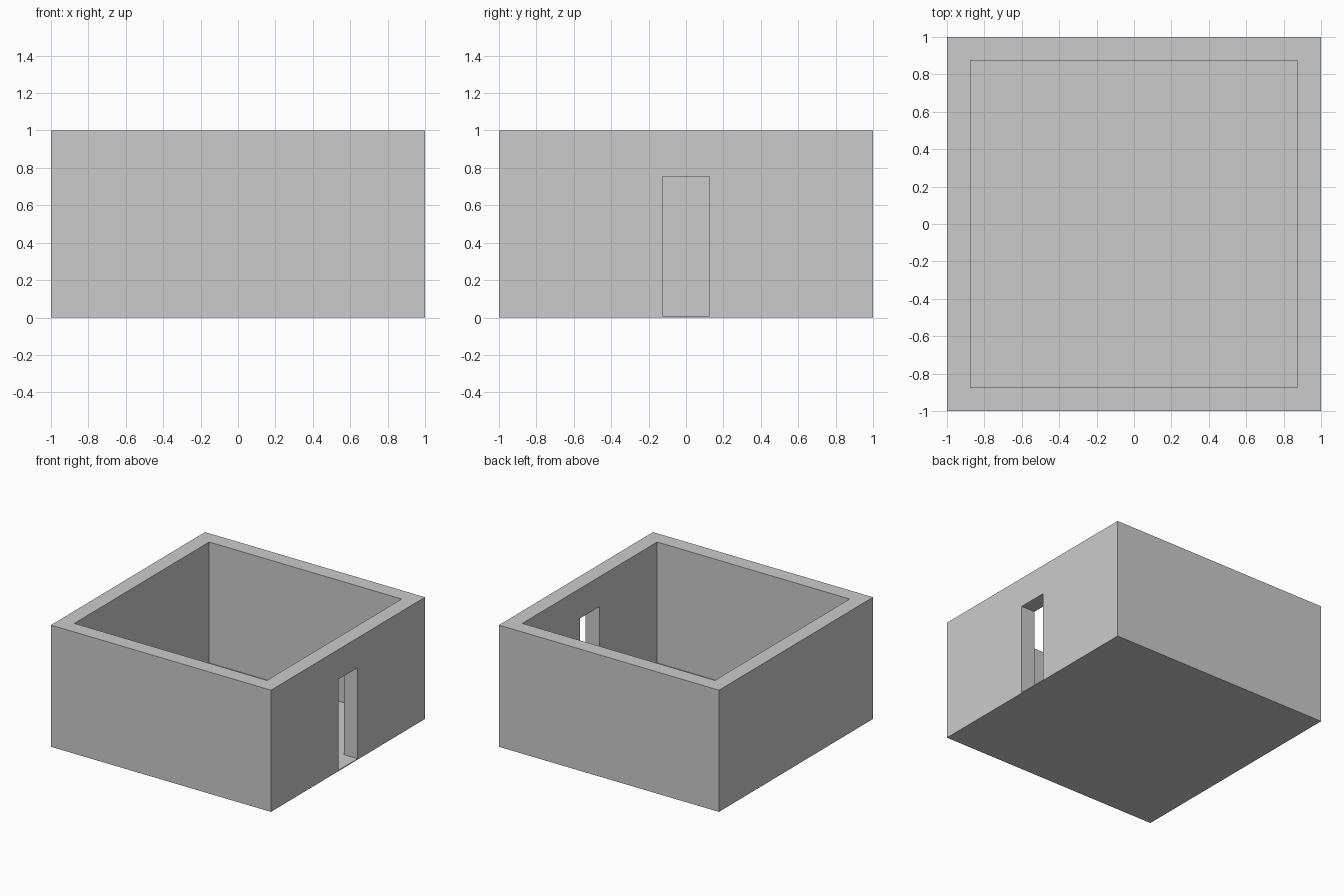
import bpy

if "Cube" in bpy.data.objects:
    bpy.data.objects.remove(bpy.data.objects["Cube"])

WALL = 0.125    # wall thickness
FLOOR = 0.007   # thin floor slab


def box(name, lo, hi):
    """Axis-aligned box between two corners."""
    centre = [(a + b) / 2 for a, b in zip(lo, hi)]
    bpy.ops.mesh.primitive_cube_add(size=1, location=centre)
    ob = bpy.context.object
    ob.name = name
    ob.scale = [b - a for a, b in zip(lo, hi)]
    bpy.ops.object.transform_apply(location=True, rotation=False, scale=True)
    return ob


def cut(target, cutter):
    """Subtract the cutter, then remove it."""
    mod = target.modifiers.new(cutter.name, 'BOOLEAN')
    mod.operation = 'DIFFERENCE'
    mod.solver = 'EXACT'
    mod.object = cutter
    cutter.hide_render = True
    bpy.context.view_layer.objects.active = target
    bpy.ops.object.modifier_apply(modifier=mod.name)
    bpy.data.objects.remove(cutter)


# Open-topped room shell with floor
room = box("room_shell", (-1, -1, 0), (1, 1, 1))
inner = 1 - WALL
cut(room, box("room_cavity", (-inner, -inner, FLOOR), (inner, inner, 1.2)))

# Doorway through the right wall, flush with the floor
cut(room, box("doorway", (inner - 0.1, -0.125, FLOOR), (1.1, 0.125, 0.755)))
